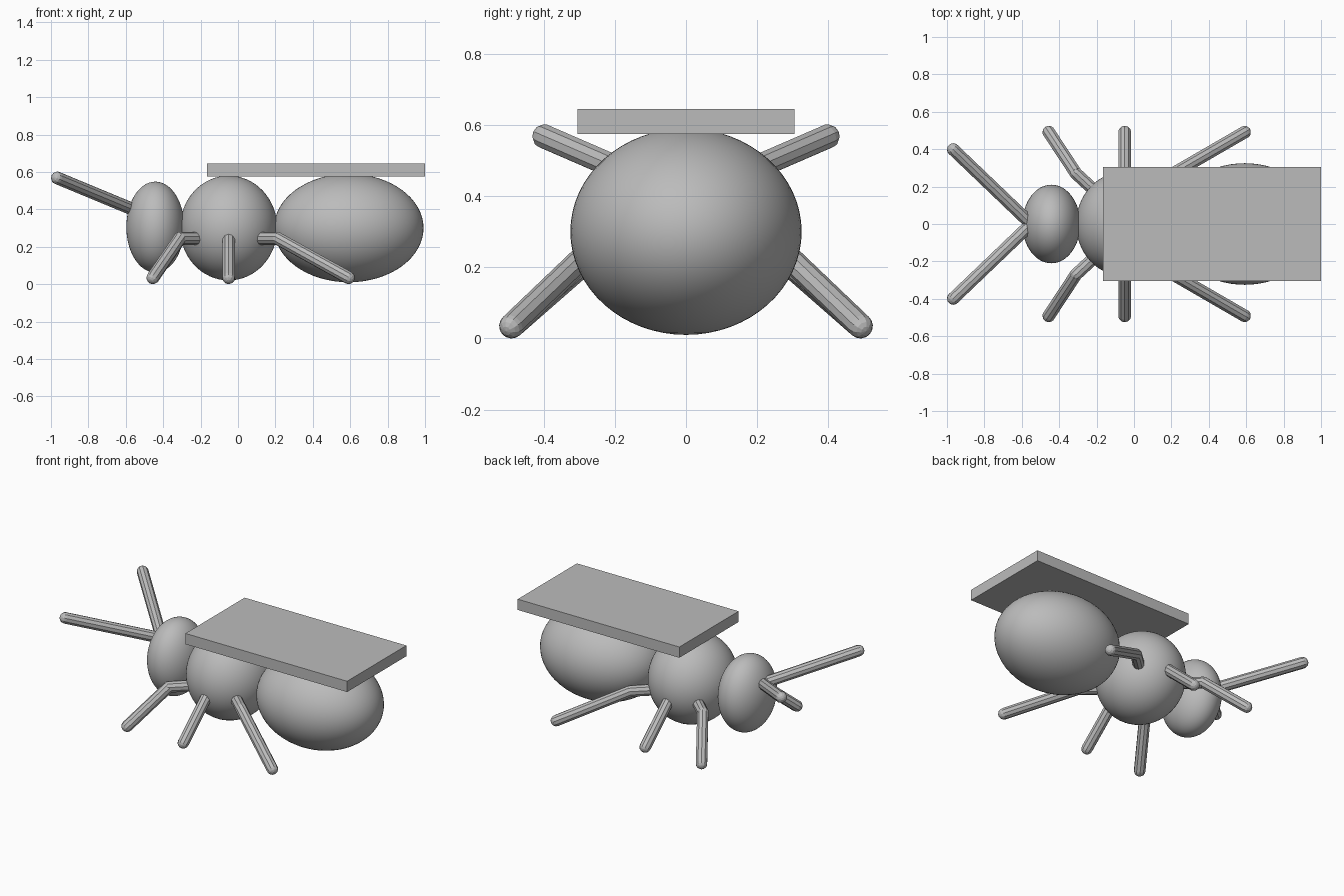
import bpy, math
from mathutils import Vector

if "Cube" in bpy.data.objects:
    bpy.data.objects.remove(bpy.data.objects["Cube"])

grey = bpy.data.materials.new("plain_grey")
grey.use_nodes = True
COLOUR = (0.5, 0.5, 0.5, 1)
grey.diffuse_color = COLOUR
grey.node_tree.nodes["Principled BSDF"].inputs["Base Color"].default_value = COLOUR

LIMB = 0.035


def finish(name):
    ob = bpy.context.object
    ob.name = name
    ob.data.materials.append(grey)
    return ob


def ellipsoid(name, centre, radii):
    bpy.ops.mesh.primitive_uv_sphere_add(segments=64, ring_count=32, radius=1, location=centre)
    ob = finish(name)
    ob.scale = radii
    bpy.ops.object.transform_apply(location=False, rotation=False, scale=True)
    bpy.ops.object.shade_smooth()


def limb(name, points):
    """Chain of faceted rods with a ball at each joint and at the tip."""
    points = [Vector(p) for p in points]
    for i, (a, b) in enumerate(zip(points, points[1:])):
        turn = (b - a).to_track_quat('Z', 'Y').to_euler()
        bpy.ops.mesh.primitive_cylinder_add(vertices=10, radius=LIMB, depth=(b - a).length,
                                            location=(a + b) / 2, rotation=turn)
        finish(f"{name}_rod_{i + 1}")
        bpy.ops.mesh.primitive_uv_sphere_add(segments=10, ring_count=8, radius=LIMB,
                                             location=b, rotation=turn)
        finish(f"{name}_ball_{i + 1}")


# Body segments
ellipsoid("head", (-0.442, 0, 0.305), (0.155, 0.21, 0.243))
ellipsoid("thorax", (-0.05, 0, 0.30), (0.26, 0.28, 0.28))
ellipsoid("abdomen", (0.592, 0, 0.30), (0.40, 0.325, 0.29))

# Legs and antennae, mirrored across y
for side, s in (("right", -1), ("left", 1)):
    limb(f"{side}_front_leg", [(-0.18, s * 0.15, 0.245), (-0.31, s * 0.27, 0.245),
                               (-0.455, s * 0.49, 0.035)])
    limb(f"{side}_middle_leg", [(-0.05, s * 0.25, 0.245), (-0.05, s * 0.49, 0.035)])
    limb(f"{side}_rear_leg", [(0.08, s * 0.15, 0.245), (0.21, s * 0.27, 0.245),
                              (0.59, s * 0.49, 0.035)])
    limb(f"{side}_antenna", [(-0.55, 0, 0.395), (-0.965, s * 0.397, 0.567)])

# Flat board resting on the back
bpy.ops.mesh.primitive_cube_add(size=1, location=(0.417, 0, 0.61))
board = finish("back_board")
board.scale = (1.165, 0.61, 0.07)
bpy.ops.object.transform_apply(location=False, rotation=False, scale=True)
